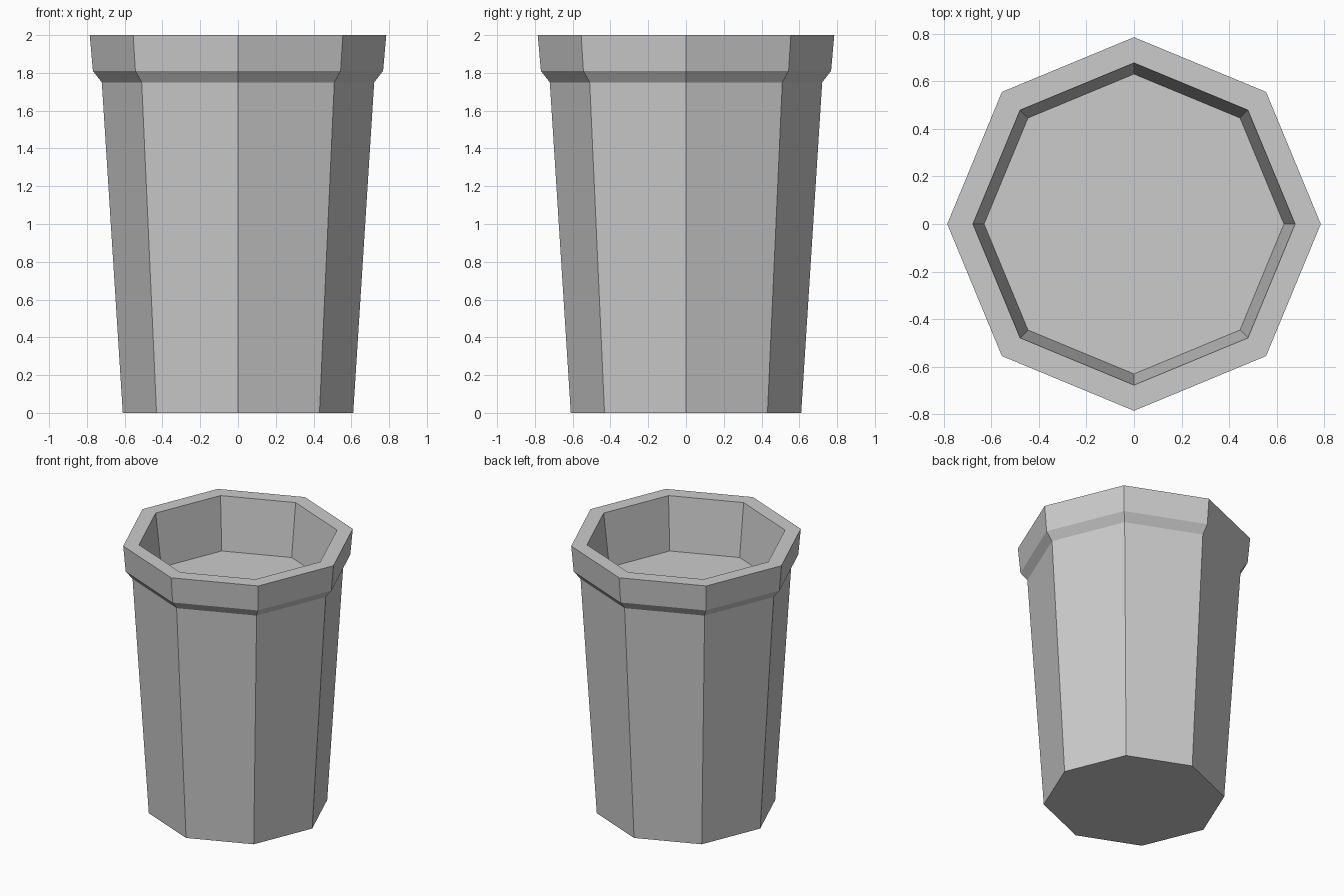
import bpy, bmesh
from math import sin, cos, pi

if "Cube" in bpy.data.objects:
    bpy.data.objects.remove(bpy.data.objects["Cube"])

SIDES = 8
# Profile (radius, height): outer wall, flared rim, inner wall down to the contents
PROFILE = [(0.61, 0), (0.721, 1.75), (0.768, 1.81), (0.785, 2.0),
           (0.677, 2.0), (0.63, 1.61)]

bm = bmesh.new()
rings = [[bm.verts.new((r * cos(2 * pi * i / SIDES), r * sin(2 * pi * i / SIDES), z))
          for i in range(SIDES)] for r, z in PROFILE]

# Wall and rim faces
for a, b in zip(rings, rings[1:]):
    for i in range(SIDES):
        j = (i + 1) % SIDES
        bm.faces.new((a[i], a[j], b[j], b[i]))

# Base and inner surface
bm.faces.new(rings[0][::-1])
bm.faces.new(rings[-1])
bmesh.ops.recalc_face_normals(bm, faces=bm.faces)

mesh = bpy.data.meshes.new("octagonal_cup")
bm.to_mesh(mesh)
bm.free()
bpy.context.collection.objects.link(bpy.data.objects.new("octagonal_cup", mesh))
